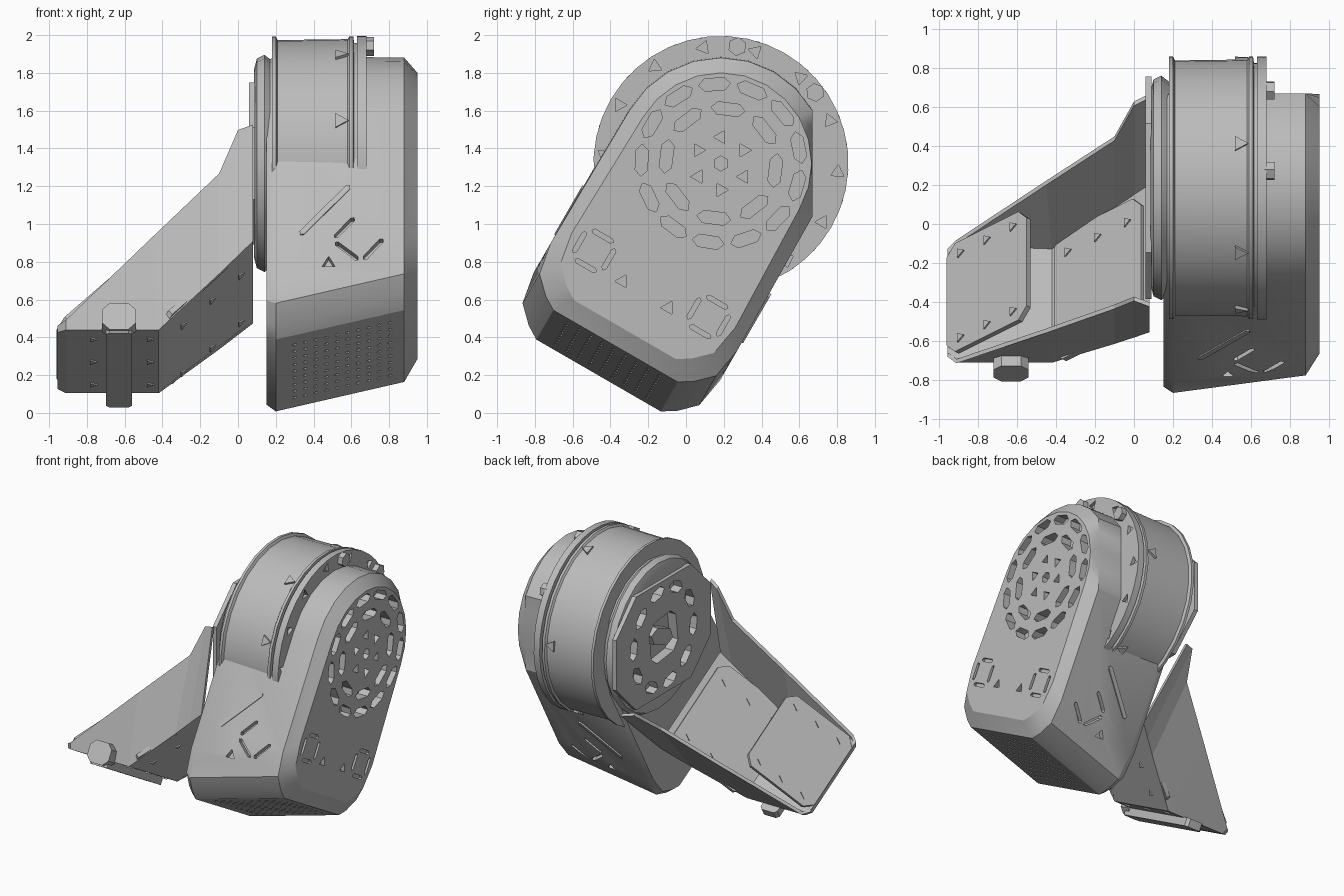
import bpy, bmesh, math
from mathutils import Matrix, Vector

cube = bpy.data.objects.get("Cube")
if cube:
    bpy.data.objects.remove(cube)

# Single grey material
grey = bpy.data.materials.new("plain grey")
grey.use_nodes = True
COLOR = (0.5, 0.5, 0.5, 1)
grey.diffuse_color = COLOR
grey.node_tree.nodes["Principled BSDF"].inputs["Base Color"].default_value = COLOR

# Local frame: x along the drum axis, w across the housing, t along its length
TILT = Matrix.Translation((0, -0.433, 0.25)) @ Matrix.Rotation(math.radians(-30), 4, 'X')
HUB = 1.236


def finish(name, bm, smooth=0, helper=False):
    bmesh.ops.recalc_face_normals(bm, faces=bm.faces)
    mesh = bpy.data.meshes.new(name)
    bm.to_mesh(mesh)
    bm.free()
    mesh.materials.append(grey)
    ob = bpy.data.objects.new(name, mesh)
    bpy.context.collection.objects.link(ob)
    ob.matrix_world = TILT
    if helper:
        ob.hide_render = True
        ob.hide_set(True)
    elif smooth:
        bpy.ops.object.select_all(action='DESELECT')
        ob.select_set(True)
        bpy.context.view_layer.objects.active = ob
        bpy.ops.object.shade_smooth_by_angle(angle=math.radians(smooth))
    return ob


def loft(bm, rings):
    rows = [[bm.verts.new(p) for p in ring] for ring in rings]
    n = len(rows[0])
    for a, b in zip(rows, rows[1:]):
        for i in range(n):
            bm.faces.new((a[i], a[(i + 1) % n], b[(i + 1) % n], b[i]))
    bm.faces.new(rows[0])
    bm.faces.new(rows[-1])


def prism(bm, poly, place, low, high):
    loft(bm, [[place(u, v, h) for u, v in poly] for h in (low, high)])


def moved(poly, angle, u=0, v=0):
    c, s = math.cos(angle), math.sin(angle)
    return [(u + c * a - s * b, v + s * a + c * b) for a, b in poly]


def ngon(r, n, start=0):
    return [(r * math.cos(start + math.tau * i / n), r * math.sin(start + math.tau * i / n))
            for i in range(n)]


def slot(length, width):
    l, w = length / 2, width / 2
    return [(-l, 0), (w - l, -w), (l - w, -w), (l, 0), (l - w, w), (w - l, w)]


def chamfered(x0, x1, y0, y1, c):
    return [(x0 + c, y0), (x1 - c, y0), (x1, y0 + c), (x1, y1 - c),
            (x1 - c, y1), (x0 + c, y1), (x0, y1 - c), (x0, y0 + c)]


def revolve(name, profile, sides, smooth=25):
    bm = bmesh.new()
    loft(bm, [[(x, a, HUB + b) for a, b in ngon(r, sides)] for x, r in profile])
    return finish(name, bm, smooth)


def cut(ob, cutter):
    mod = ob.modifiers.new("cut", 'BOOLEAN')
    mod.operation = 'DIFFERENCE'
    mod.solver = 'EXACT'
    mod.object = cutter


def facing_x(u, v, h):
    return Vector((h, u, v))


def facing_w(u, v, h):
    return Vector((u, h, v))


def facing_t(u, v, h):
    return Vector((u, v, h))


def polar(r, a):
    return r * math.cos(a), HUB + r * math.sin(a)


TRI = ngon(0.04, 3, math.pi / 2)

# Housing with rounded top, flattened back and rounded, tapering foot
def outline(x, w, foot, low):
    arc = [polar(w, math.pi * i / 12) for i in range(13)]
    arc = [(min(a, (1.103 - 0.5 * b) / 0.866), b) for a, b in arc]
    lower = [(low, foot + 0.3), (low - 0.03, foot + 0.13),
             (low - 0.118, foot + 0.044), (low - 0.19, foot)]
    pts = arc + [(-a, b) for a, b in lower] + lower[::-1]
    return [(x, a, b) for a, b in pts]


bm = bmesh.new()
loft(bm, [outline(0.15, 0.54, -0.03, 0.55), outline(0.2, 0.57, -0.06, 0.57),
          outline(0.88, 0.56, 0.12, 0.57), outline(0.95, 0.48, 0.22, 0.5)])
housing = finish("housing", bm, 28)

# Grille, latch marks and foot holes cut into the housing
bm = bmesh.new()
for r, count, length in ((0.42, 13, 0.17), (0.29, 8, 0.18)):
    for i in range(count):
        a = math.tau * (i + 0.5) / count
        prism(bm, moved(slot(length, 0.065), a + math.pi / 2, *polar(r, a)), facing_x, 0.87, 1)
for i in range(6):
    a = math.tau * i / 6
    prism(bm, moved(TRI, a, *polar(0.14, a)), facing_x, 0.91, 1)
prism(bm, moved(ngon(0.04, 6), 0, 0, HUB), facing_x, 0.87, 1)
for side in (-1, 1):
    prism(bm, moved(TRI, 0, side * 0.14, 0.435), facing_x, 0.92, 1)
    for k in range(4):
        a = k * math.pi / 2
        u, v = moved([(0.09, 0)], a)[0]
        prism(bm, moved(slot(0.13, 0.025), a + math.pi / 2, side * 0.35 + u, 0.5 + v),
              facing_x, 0.93, 1)
        if k != 1:
            b = a - 0.7
            u, v = moved([(0.1, 0)], b)[0]
            prism(bm, moved(slot(0.16, 0.025), b + math.pi / 2, 0.64 + u, 0.45 + v),
                  facing_w, side * 0.53, side * 0.7)
    prism(bm, moved(TRI, 0, 0.48, 0.3), facing_w, side * 0.53, side * 0.7)
for i in range(10):
    x = 0.3 + 0.056 * i
    foot = -0.06 + 0.265 * (x - 0.2)
    for j in range(9):
        prism(bm, moved(ngon(0.013, 4), 0, x, (j - 4) * 0.07), facing_t, foot - 0.04, foot + 0.03)
cut(housing, finish("housing_cutter", bm, helper=True))

# Drum, raised rims, flange and inner cap
revolve("drum", [(0.18, 0.63), (0.18, 0.675), (0.2, 0.675), (0.21, 0.655), (0.58, 0.66),
                 (0.59, 0.675), (0.61, 0.675), (0.615, 0.64)], 28)
flange = revolve("flange", [(0.61, 0.64), (0.63, 0.64), (0.63, 0.675), (0.68, 0.675)], 40)
cap = revolve("inner_cap", [(0.085, 0.5), (0.1, 0.555), (0.14, 0.575), (0.185, 0.54)], 24)

# Wide chamfered plate on the cap
LEVEL = math.radians(30)
bm = bmesh.new()
prism(bm, moved(chamfered(-0.57, 0.57, -0.43, 0.43, 0.24), LEVEL, 0, HUB), facing_x, 0.058, 0.09)
face_plate = finish("face_plate", bm)

bm = bmesh.new()
for i in range(14):
    a = math.tau * i / 14
    prism(bm, moved(TRI, a, *polar(0.62, a)), facing_x, 0.655, 0.7)
cut(flange, finish("flange_cutter", bm, helper=True))

# Slots through the face plate into the cap
bm = bmesh.new()
for i in range(10):
    a = math.tau * i / 10
    prism(bm, moved(slot(0.17, 0.08), a + math.pi / 2, *polar(0.36, a)), facing_x, 0.04, 0.13)
prism(bm, moved(chamfered(-0.16, 0.16, -0.16, 0.16, 0.06), 0.4, 0, HUB), facing_x, 0.04, 0.13)
cap_cutter = finish("cap_cutter", bm, helper=True)
cut(cap, cap_cutter)
cut(face_plate, cap_cutter)

# Core bar inside the square opening
bm = bmesh.new()
prism(bm, moved(slot(0.28, 0.12), 0.9, 0, HUB), facing_x, 0.07, 0.16)
finish("cap_core", bm)

# Screws on the flange and small latches on the drum
bm = bmesh.new()
for deg in (67, 112):
    a = math.radians(deg)
    prism(bm, moved(ngon(0.05, 6), a, *polar(0.625, a)), facing_x, 0.67, 0.72)
finish("flange_screws", bm)
bm = bmesh.new()
for deg in (35, 100, 150, 190, 330):
    a = math.radians(deg)
    out = Vector((0, math.cos(a), math.sin(a)))
    across = Vector((0, -math.sin(a), math.cos(a)))
    prism(bm, ngon(0.045, 3), lambda u, v, h: Vector((0.54 + u, 0, HUB)) + across * v + out * h,
          0.63, 0.672)
finish("drum_latches", bm)

# Raised seam on the housing sides
bm = bmesh.new()
for side in (-1, 1):
    prism(bm, moved(slot(0.4, 0.03), 0.85, 0.46, 0.62), facing_w, side * 0.55, side * 0.577)
finish("side_seams", bm)

# Bracket floor with clipped outer corners, and its two flared walls
BASE = [(-0.955, 0.3, 0.03), (-0.91, 0.335, 0.025), (-0.42, 0.335, 0.025), (0.08, 0.435, 0.51)]
bm = bmesh.new()
loft(bm, [[(x, -w, t), (x, w, t), (x, w, t + 0.035), (x, -w, t + 0.035)] for x, w, t in BASE])
finish("bracket_floor", bm)

WALL = [((-0.955, 0.3, 0.03), (-0.955, 0.32, 0.06)), ((-0.91, 0.335, 0.025), (-0.91, 0.365, 0.07)),
        ((-0.42, 0.335, 0.025), (-0.45, 0.45, 0.53)), ((-0.1, 0.4, 0.33), (-0.1, 0.51, 0.88)),
        ((0, 0.42, 0.43), (0, 0.59, 1.1)), ((0.08, 0.435, 0.51), (0.08, 0.63, 1.11))]
for name, side in (("front_wall", -1), ("back_wall", 1)):
    bm = bmesh.new()
    loft(bm, [[(x0, side * w0, t0), (x1, side * w1, t1),
               (x1, side * (w1 - 0.025), t1), (x0, side * (w0 - 0.025), t0)]
              for (x0, w0, t0), (x1, w1, t1) in WALL])
    finish("bracket_" + name, bm)


# Ramp panels laid along the bracket slope
def ramp(x, t):
    return lambda u, v, h: Vector((x + (u - h) * 0.707, v, t + (u + h) * 0.707))


for name, place, length, half, levels in (
        ("outer_panel", ramp(-0.95, 0.06), 0.58, 0.32, [0.014]),
        ("inner_panel", ramp(-0.4, 0.07), 0.63, 0.37, [0.014, -0.06])):
    bm = bmesh.new()
    prism(bm, chamfered(0, length, -half, half, 0.06), place, -0.015, 0.015)
    for u in (0.1, length / 2, length - 0.1):
        for v in (-0.25, 0.25):
            for low in levels:
                prism(bm, moved(ngon(0.03, 3), 0, u, v), place, low, low + 0.009)
    finish(name, bm)

# Small marks under the floor
bm = bmesh.new()
for x in (-0.77, -0.47):
    for w in (-0.24, 0, 0.24):
        prism(bm, moved(ngon(0.025, 3), 0, x, w), facing_t, 0.017, 0.035)
finish("floor_marks", bm)

# Clip running under the bracket with a hooked front
bm = bmesh.new()
prism(bm, chamfered(-0.7, -0.56, -0.4, 0.39, 0.02), facing_t, -0.03, 0.03)
prism(bm, chamfered(-0.72, -0.54, -0.02, 0.14, 0.04), facing_w, -0.42, -0.33)
finish("bracket_clip", bm)
